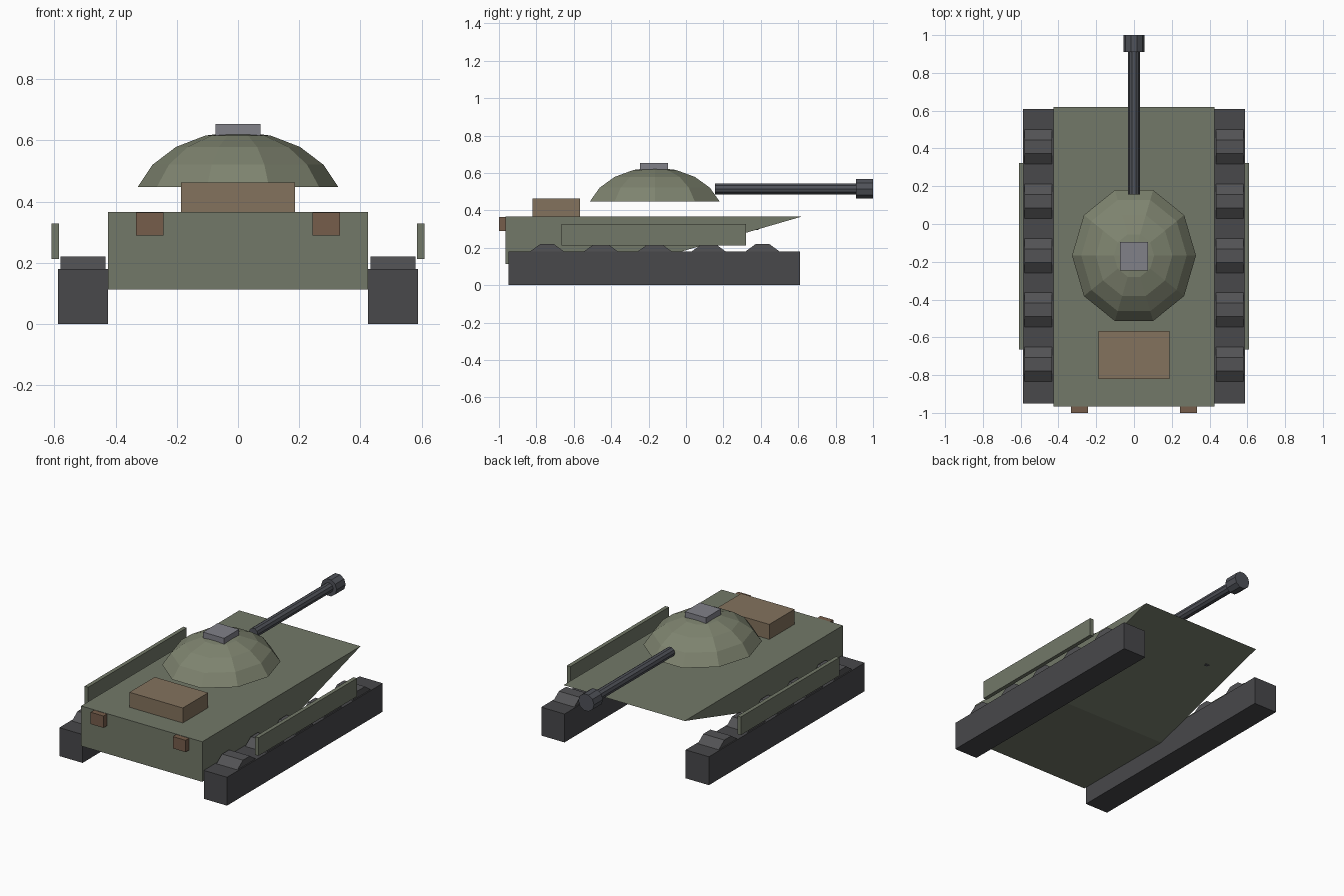
import bpy, bmesh, math
from mathutils import Vector

if "Cube" in bpy.data.objects:
    bpy.data.objects.remove(bpy.data.objects["Cube"])

def mat(name, r, g, b):
    m = bpy.data.materials.new(name)
    m.diffuse_color = (r, g, b, 1)
    m.use_nodes = True
    m.node_tree.nodes["Principled BSDF"].inputs["Base Color"].default_value = m.diffuse_color
    return m

HULL = mat("hull_green", .17, .19, .14)
TURRET = mat("turret_green", .21, .23, .16)
TRACK = mat("track_dark", .065, .065, .07)
WHEEL = mat("wheel_dark", .085, .085, .09)
GUN = mat("gun_steel", .08, .085, .10)
HATCH = mat("hatch_grey", .22, .22, .25)
CRATE = mat("crate_tan", .23, .17, .11)
LAMP = mat("lamp_brown", .18, .11, .07)

def finish(name, bm, m):
    bmesh.ops.recalc_face_normals(bm, faces=bm.faces)
    me = bpy.data.meshes.new(name)
    bm.to_mesh(me)
    bm.free()
    me.materials.append(m)
    ob = bpy.data.objects.new(name, me)
    bpy.context.collection.objects.link(ob)
    return ob

def prism(name, pts, axis, lo, hi, m):
    """Extrude a 2D profile along axis: 'x' takes (y, z) points, 'y' takes (x, z)."""
    bm = bmesh.new()
    place = (lambda p, t: (t, p[0], p[1])) if axis == 'x' else (lambda p, t: (p[0], t, p[1]))
    a = [bm.verts.new(place(p, lo)) for p in pts]
    b = [bm.verts.new(place(p, hi)) for p in pts]
    bm.faces.new(a)
    bm.faces.new(b)
    n = len(pts)
    for i in range(n):
        j = (i + 1) % n
        bm.faces.new((a[i], a[j], b[j], b[i]))
    return finish(name, bm, m)

def box(name, x, y, z, m):
    return prism(name, [(y[0], z[0]), (y[1], z[0]), (y[1], z[1]), (y[0], z[1])], 'x', x[0], x[1], m)

def ring(u, v, r, n=10):
    return [(u + r * math.cos(2 * math.pi * i / n), v + r * math.sin(2 * math.pi * i / n)) for i in range(n)]

def span(side, a, b):
    return sorted((side * a, side * b))

# Hull with undercut nose
prism("hull", [(-.965, .113), (-.255, .113), (.62, .367), (-.965, .367)], 'x', -.425, .425, HULL)
prism("bow_gun_mount", ring(-.245, .323, .03), 'y', .30, .388, GUN)

# Tracks, wheels, side skirts and lamps on both sides
for side, label in ((-1, "left"), (1, "right")):
    box("track_" + label, span(side, .425, .588), (-.95, .61), (0, .18), TRACK)
    for k in range(5):
        prism(f"wheel_{label}_{k + 1}", ring(-.743 + .288 * k, .111, .115), 'x',
              *span(side, .433, .58), WHEEL)
    box("skirt_" + label, span(side, .585, .61), (-.665, .322), (.213, .328), HULL)
    box("lamp_" + label, span(side, .243, .333), (-1.0, -.955), (.29, .365), LAMP)

# Turret: ten-sided open dome
bm = bmesh.new()
rows = []
for lat in (18, 36, 54, 72):
    c, s = math.cos(math.radians(lat)), math.sin(math.radians(lat))
    rows.append([bm.verts.new((x * .345 * c, -.167 + y * .383 * c, .367 + .262 * s))
                 for x, y in ring(0, 0, 1)])
tip = bm.verts.new((0, -.167, .629))
for i in range(10):
    j = (i + 1) % 10
    for lo, hi in zip(rows, rows[1:]):
        bm.faces.new((lo[i], lo[j], hi[j], hi[i]))
    bm.faces.new((rows[-1][i], rows[-1][j], tip))
finish("turret", bm, TURRET)

# Hatch, gun and stowage
box("hatch", (-.074, .074), (-.245, -.095), (.615, .654), HATCH)
prism("gun_barrel", ring(0, .515, .031), 'y', .155, .95, GUN)
prism("muzzle", ring(0, .515, .055), 'y', .91, 1.0, GUN)
box("rear_stowage", (-.187, .187), (-.82, -.567), (.36, .462), CRATE)
